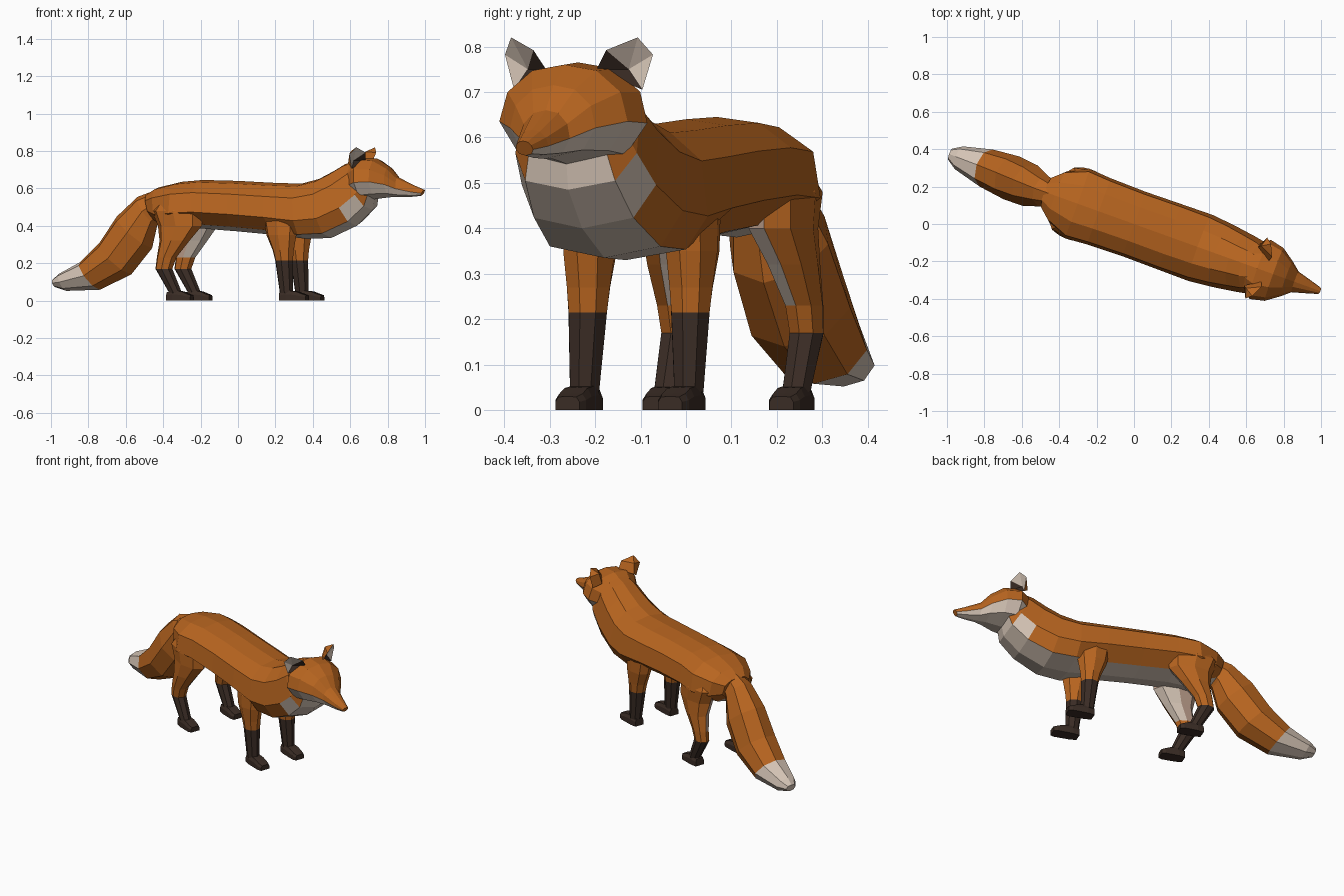
import bpy, bmesh, math
from mathutils import Matrix

if "Cube" in bpy.data.objects:
    bpy.data.objects.remove(bpy.data.objects["Cube"])

TURN = Matrix.Rotation(math.radians(-19.8), 4, 'Z')   # the animal stands diagonally


def material(name, rgb):
    m = bpy.data.materials.new(name)
    m.diffuse_color = (*rgb, 1)
    m.use_nodes = True
    m.node_tree.nodes["Principled BSDF"].inputs["Base Color"].default_value = m.diffuse_color
    return m


MATS = [material("orange fur", (0.48, 0.13, 0.014)),
        material("cream fur", (0.66, 0.55, 0.46)),
        material("dark brown fur", (0.042, 0.025, 0.018)),
        material("pale tan fur", (0.56, 0.38, 0.29))]
ORANGE, CREAM, DARK, TAN = 0, 1, 2, 3

# half cross-sections: (width fraction, height fraction) from top to bottom
BODY = [(0, 1), (.52, .95), (.92, .74), (1, .34), (.56, .09), (0, 0)]
CHEST = [(0, 1), (.5, .95), (.9, .74), (1, .33), (.74, .08), (0, 0)]
SKULL = [(0, 1), (.5, .94), (.88, .72), (1, .42), (.72, .12), (0, 0)]
ROUND = [(0, 1), (.7, .86), (1, .5), (.7, .14), (0, 0)]
PAW = [(0, 1), (.75, .97), (1, .6), (1, 0), (0, 0)]


def finish(bm, name):
    bmesh.ops.recalc_face_normals(bm, faces=bm.faces)
    bm.transform(TURN)
    me = bpy.data.meshes.new(name)
    bm.to_mesh(me)
    bm.free()
    for m in MATS:
        me.materials.append(m)
    ob = bpy.data.objects.new(name, me)
    bpy.context.collection.objects.link(ob)


def loft(name, half, sections, rule, side=1):
    """sections: (top u, top z, bottom u, bottom z, half width, sideways offset)
    half: a half cross-section, or a function giving one for each section"""
    bm = bmesh.new()
    rings = []
    for i, s in enumerate(sections):
        tu, tz, bu, bz, w = s[:5]
        off = s[5] if len(s) > 5 else 0
        h = half(i) if callable(half) else half
        n = len(h)
        full = h + [(-k, t) for k, t in h[-2:0:-1]]
        rings.append([bm.verts.new((bu + t * (tu - bu), side * (off + k * w), bz + t * (tz - bz)))
                      for k, t in full])
    m = len(full)
    for i in range(len(rings) - 1):
        a, b = rings[i], rings[i + 1]
        for j in range(m):
            k = (j + 1) % m
            f = bm.faces.new((a[j], a[k], b[k], b[j]))
            row = j if j < n - 1 else m - 1 - j
            f.material_index = rule(i, row, f.calc_center_median())
    for i, r in ((0, rings[0]), (len(rings) - 1, rings[-1])):
        f = bm.faces.new(r)
        f.material_index = rule(i, 0, f.calc_center_median())
    finish(bm, name)


# torso and neck: cream belly widening over the chest
loft("torso", lambda i: CHEST if i > 5 else BODY, [
    (-.51, .57, -.47, .43, .09), (-.45, .605, -.42, .39, .145), (-.32, .635, -.33, .38, .197),
    (-.20, .645, -.20, .385, .188), (0, .64, 0, .37, .183), (.20, .63, .22, .35, .186),
    (.36, .625, .39, .33, .188), (.46, .65, .53, .335, .175), (.54, .69, .675, .40, .157),
    (.61, .73, .765, .485, .142), (.66, .745, .78, .56, .12)],
    lambda i, row, c: CREAM if row == 4 or (row == 3 and i == 8) else ORANGE)

# head with cream cheeks and jaw
loft("head", SKULL, [
    (.61, .72, .68, .53, .11), (.70, .765, .73, .535, .168), (.79, .76, .80, .545, .15),
    (.86, .715, .87, .553, .10), (.91, .66, .92, .553, .058), (1.0, .617, .99, .555, .036),
    (1.06, .592, 1.04, .56, .02)],
    lambda i, row, c: CREAM if row >= 3 else ORANGE)

# bushy tail with cream tip, swung slightly to the left
loft("tail", ROUND, [
    (-.47, .59, -.42, .46, .06), (-.57, .555, -.46, .40, .085), (-.69, .45, -.49, .28, .115, .005),
    (-.79, .31, -.61, .14, .122, .01), (-.90, .207, -.79, .058, .105, .014),
    (-1.02, .145, -.98, .052, .065, .016), (-1.057, .115, -1.045, .072, .032, .018)],
    lambda i, row, c: CREAM if i >= 4 else ORANGE)


def leg_sections(rows):
    """rows: (u, sideways, z, half length, half width) -> level rings"""
    return [(u + ru, z, u - ru, z, rv, v) for u, v, z, ru, rv in rows]


def paw(name, u, v, side, size=1):
    loft(name, PAW, [(u + d * size, h, u + d * size, 0, w, v) for d, h, w in
                     ((-.07, .045, .028), (-.03, .056, .035), (.025, .05, .036),
                      (.06, .037, .036), (.082, .03, .028))],
         lambda i, row, c: DARK, side)


FRONT = leg_sections([(.27, .09, .54, .06, .04), (.285, .115, .42, .095, .062),
                      (.29, .12, .35, .085, .058), (.30, .12, .27, .06, .05),
                      (.305, .12, .215, .05, .045), (.32, .122, .04, .038, .034)])
HIND = leg_sections([(-.31, .10, .58, .06, .04), (-.30, .125, .48, .145, .070),
                     (-.285, .125, .40, .125, .070), (-.31, .141, .32, .085, .056),
                     (-.352, .15, .23, .055, .043), (-.367, .15, .17, .048, .039),
                     (-.30, .15, .04, .036, .033)])


def front_rule(i, row, c):
    return DARK if c.z < .21 else ORANGE


def hind_rule(i, row, c):
    if c.z < .165:
        return DARK
    if abs(c.y) < .13 and .23 < c.z < .45:
        return TAN if c.z > .38 or row >= 2 else CREAM
    return ORANGE


def ear(name, side):
    pts = dict(A=(.745, .058, .748), B=(.70, .15, .705), C=(.665, .11, .735), T=(.725, .148, .82),
               D=(.755, .085, .792), E=(.695, .173, .782), M=(.68, .12, .795), P=(.70, .118, .75))
    bm = bmesh.new()
    v = {k: bm.verts.new((p[0], side * p[1], p[2])) for k, p in pts.items()}
    for names, col in (("ADMC", ORANGE), ("DTM", ORANGE), ("TEM", ORANGE), ("EBCM", ORANGE),
                       ("DTP", CREAM), ("TEP", CREAM), ("EBP", CREAM),
                       ("ADP", DARK), ("ABP", DARK), ("ABC", ORANGE)):
        bm.faces.new([v[k] for k in names]).material_index = col
    finish(bm, name)


# mirrored parts
for side, word in ((1, "left"), (-1, "right")):
    loft(f"front_leg_{word}", ROUND, FRONT, front_rule, side)
    loft(f"hind_leg_{word}", ROUND, HIND, hind_rule, side)
    paw(f"front_paw_{word}", .355, .12, side)
    paw(f"hind_paw_{word}", -.282, .148, side, .9)
    ear(f"ear_{word}", side)
